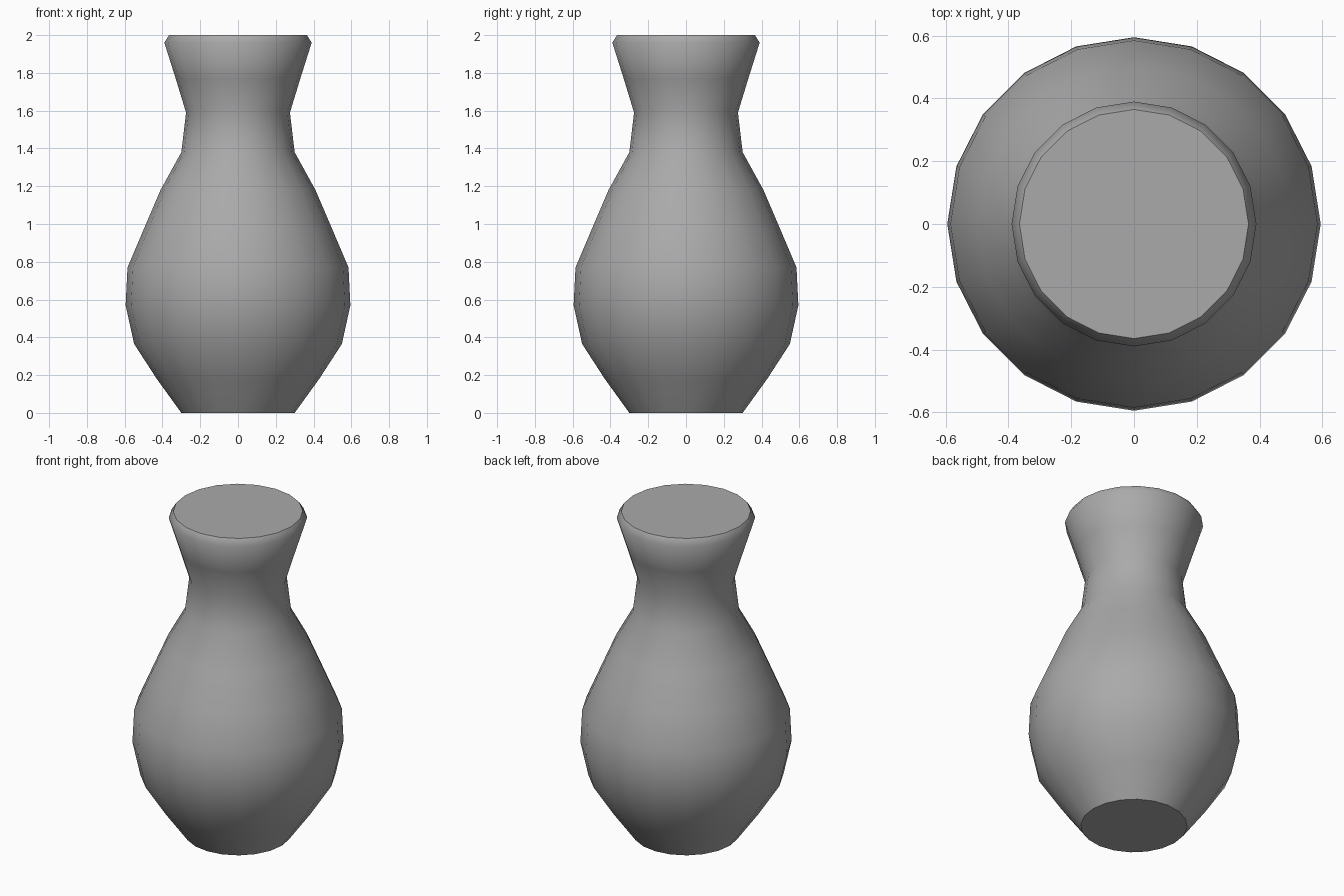
import bpy
import bmesh
from math import cos, sin, tau

cube = bpy.data.objects.get("Cube")
if cube:
    bpy.data.objects.remove(cube, do_unlink=True)

SIDES = 20
# Vase outline as (radius, height), from foot to rim
PROFILE = [(0.30, 0), (0.43, 0.18), (0.55, 0.365), (0.595, 0.57),
           (0.585, 0.77), (0.50, 0.97), (0.41, 1.18), (0.30, 1.38),
           (0.275, 1.59), (0.33, 1.77), (0.39, 1.96), (0.365, 2.0)]


def make_material(name, color):
    mat = bpy.data.materials.new(name)
    mat.use_nodes = True
    mat.diffuse_color = color
    mat.node_tree.nodes["Principled BSDF"].inputs["Base Color"].default_value = color
    return mat


def lathe(name, profile, sides, mat):
    bm = bmesh.new()
    rings = [[bm.verts.new((r * cos(tau * i / sides), r * sin(tau * i / sides), z))
              for i in range(sides)] for r, z in profile]
    # Smooth wall
    for low, high in zip(rings, rings[1:]):
        for i in range(sides):
            j = (i + 1) % sides
            bm.faces.new((low[i], low[j], high[j], high[i])).smooth = True
    # Flat closed foot and top, with crisp borders
    for cap in (bm.faces.new(rings[0][::-1]), bm.faces.new(rings[-1])):
        for edge in cap.edges:
            edge.smooth = False
    mesh = bpy.data.meshes.new(name)
    bm.to_mesh(mesh)
    bm.free()
    mesh.materials.append(mat)
    obj = bpy.data.objects.new(name, mesh)
    bpy.context.collection.objects.link(obj)
    return obj


lathe("vase", PROFILE, SIDES, make_material("grey clay", (0.4, 0.4, 0.4, 1)))
